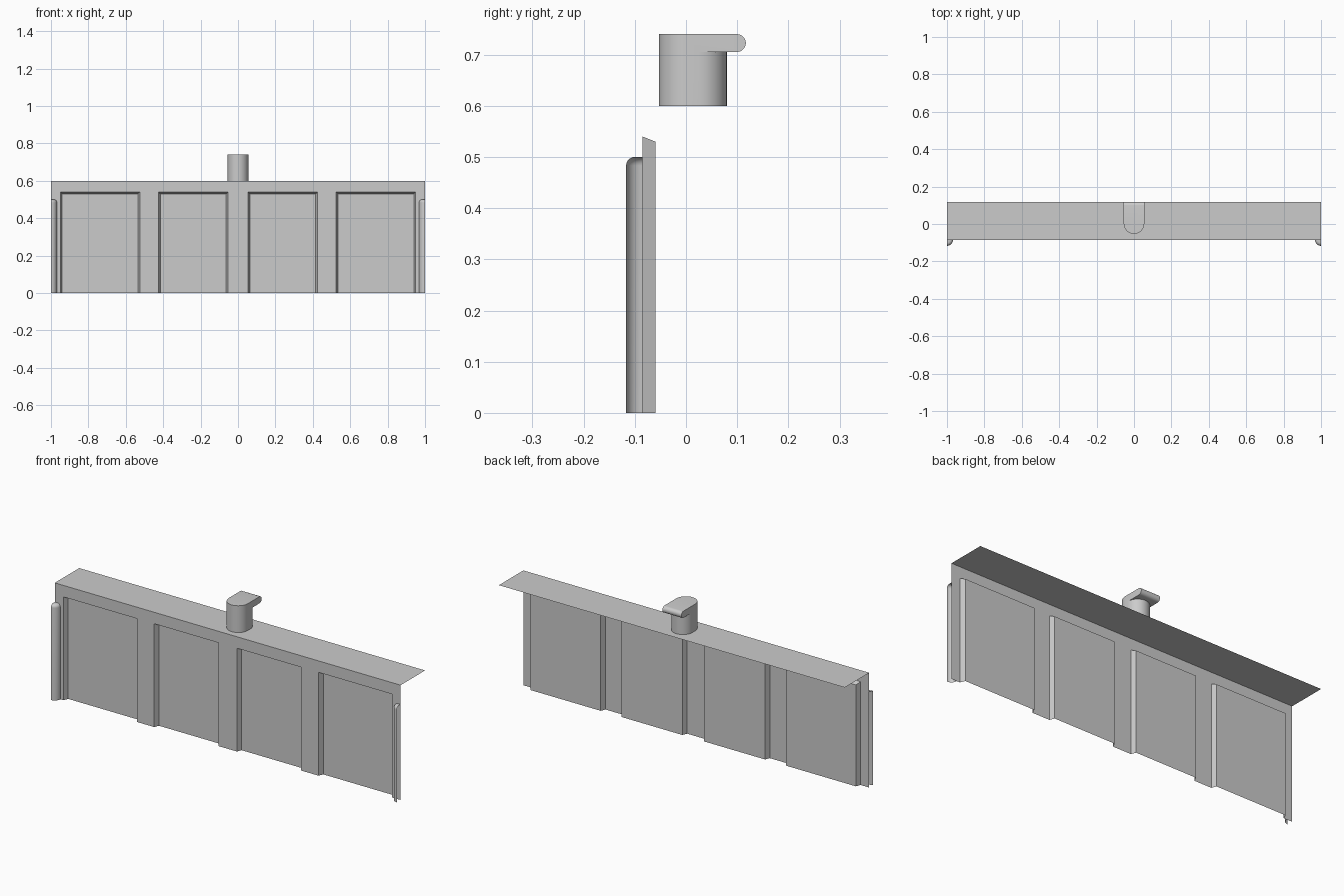
import bpy, bmesh
from math import sin, cos, pi

if "Cube" in bpy.data.objects:
    bpy.data.objects.remove(bpy.data.objects["Cube"])


def make(name, faces, smooth=False):
    """Object from a list of faces, each a list of points; shared points are welded."""
    bm = bmesh.new()
    for pts in faces:
        bm.faces.new([bm.verts.new(p) for p in pts])
    bmesh.ops.remove_doubles(bm, verts=bm.verts, dist=1e-5)
    me = bpy.data.meshes.new(name)
    bm.to_mesh(me)
    bm.free()
    ob = bpy.data.objects.new(name, me)
    bpy.context.collection.objects.link(ob)
    if smooth:
        bpy.ops.object.select_all(action='DESELECT')
        ob.select_set(True)
        bpy.context.view_layer.objects.active = ob
        bpy.ops.object.shade_smooth_by_angle(angle=0.7)
    return ob


FRONT, BACK, H = -0.085, -0.06, 0.6
EDGE = 0.117

# front panel: thin sheet with four recesses open at the bottom
outline = [(1, FRONT, 0), (1, FRONT, H), (-1, FRONT, H), (-1, FRONT, 0)]
faces = []
for x0, x1 in [(-0.95, -0.525), (-0.425, -0.053), (0.053, 0.425), (0.525, 0.95)]:
    outer = [(x0, FRONT, 0), (x0, FRONT, 0.54), (x1, FRONT, 0.54), (x1, FRONT, 0)]
    i0, i1 = x0 + 0.01, x1 - 0.01
    inner = [(i0, BACK, 0), (i0, BACK, 0.53), (i1, BACK, 0.53), (i1, BACK, 0)]
    outline += outer
    faces.append(inner[::-1])
    for k in range(3):
        faces.append([outer[k], inner[k], inner[k + 1], outer[k + 1]])
make("front_panel", [outline] + faces)

# counter top: single flat sheet
make("counter_top", [[(-1, FRONT, H), (1, FRONT, H), (1, EDGE, H), (-1, EDGE, H)]])

# end posts: quarter-round with a rounded top, open at the ends
N, R, B = 8, 0.032, 0.017
profile = [(R, 0)] + [(R - B + B * cos(t * pi / 12), 0.5 - B + B * sin(t * pi / 12))
                      for t in range(7)]
rings = [[(1 - r * cos(k * pi / 2 / N), FRONT - r * sin(k * pi / 2 / N), z)
          for k in range(N + 1)] for r, z in profile]
faces = [[lo[k], lo[k + 1], hi[k + 1], hi[k]]
         for lo, hi in zip(rings, rings[1:]) for k in range(N)]
faces.append(rings[-1] + [(1, FRONT, 0.5)])
post = make("end_post", faces, True)
post.modifiers.new("Mirror", 'MIRROR')

# tap: rounded column with a lip overhanging at the back
W, S = 0.055, 16
Z0, Z1, Z2 = H, 0.705, 0.74
nr = (Z2 - Z1) / 2
ny = EDGE - nr
front = [(-W * cos(k * pi / S), 0.002 - W * sin(k * pi / S)) for k in range(S + 1)]
rear = [(W * cos(k * pi / S), 0.025 + W * sin(k * pi / S)) for k in range(S + 1)]
nose = [(ny + nr * sin(k * pi / 10), Z1 + nr - nr * cos(k * pi / 10)) for k in range(11)]


def at(p, z):
    return (p[0], p[1], z)


def wall(a, b, z0, z1):
    return [at(a, z0), at(b, z0), at(b, z1), at(a, z1)]


ring = front + rear
faces = [wall(a, b, Z0, Z1) for a, b in zip(ring, ring[1:] + ring[:1])]
faces += [wall(a, b, Z1, Z2) for a, b in zip(front, front[1:])]
faces.append([at(p, Z2) for p in front] + [(W, ny, Z2), (-W, ny, Z2)])
faces.append([at(p, Z1) for p in rear] + [(-W, ny, Z1), (W, ny, Z1)])
side = [(0.002, Z1), (0.025, Z1)] + nose + [(0.002, Z2)]
faces.append([(W, y, z) for y, z in side])
faces.append([(-W, y, z) for y, z in side[::-1]])
for (ya, za), (yb, zb) in zip(nose, nose[1:]):
    faces.append([(W, ya, za), (-W, ya, za), (-W, yb, zb), (W, yb, zb)])
make("tap", faces, True)
